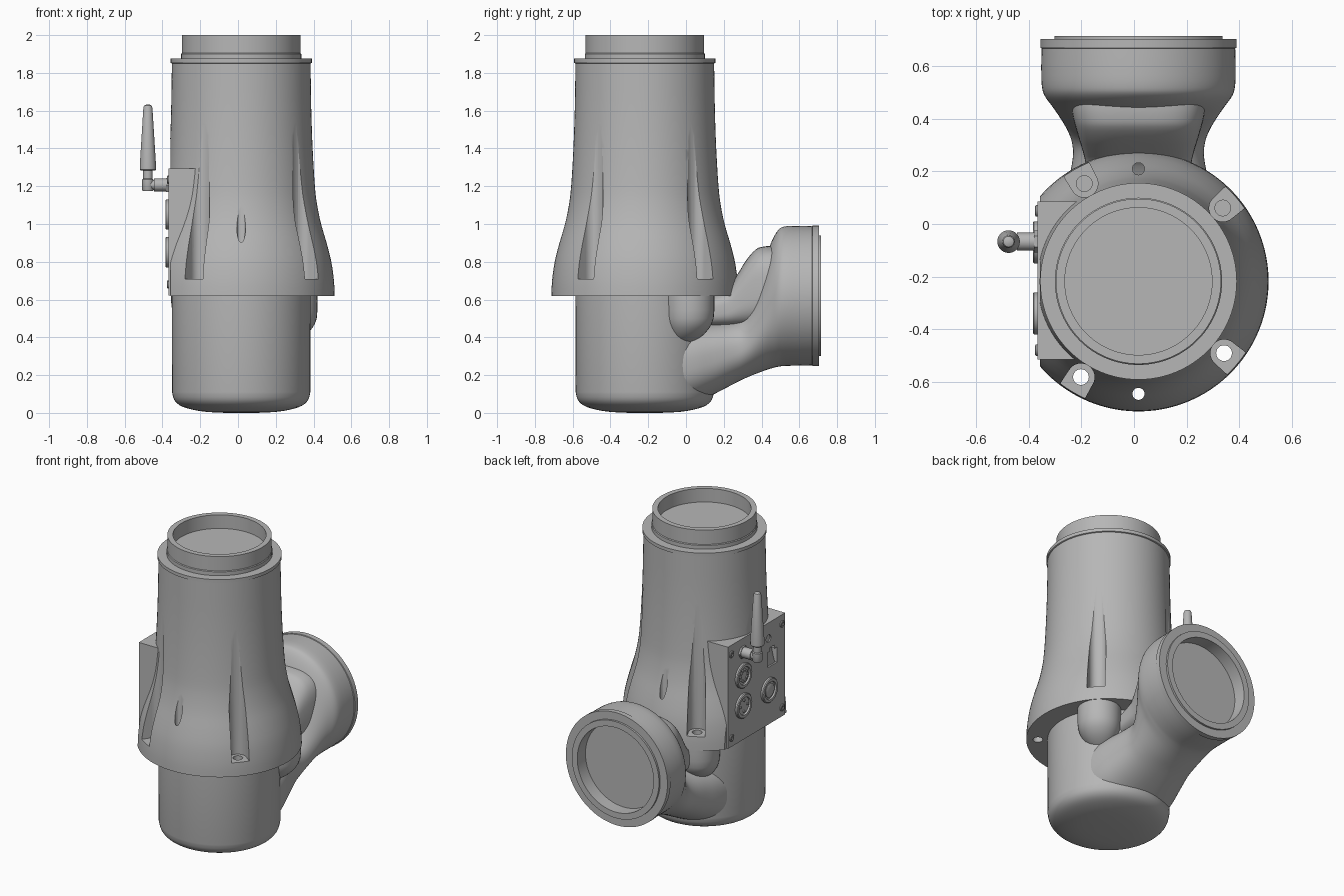
import bpy, bmesh, math
from mathutils import Vector

cube = bpy.data.objects.get("Cube")
if cube:
    bpy.data.objects.remove(cube, do_unlink=True)

CX, CY = 0.017, -0.218          # vertical axis of the main body
GREY = (0.47, 0.47, 0.47, 1)
mat = bpy.data.materials.new("plain grey")
mat.use_nodes = True
mat.diffuse_color = GREY
bsdf = mat.node_tree.nodes["Principled BSDF"]
bsdf.inputs["Base Color"].default_value = GREY
bsdf.inputs["Roughness"].default_value = 0.6


# ---------- helpers ----------
def finish(name, bm):
    bmesh.ops.recalc_face_normals(bm, faces=bm.faces[:])
    me = bpy.data.meshes.new(name)
    bm.to_mesh(me)
    bm.free()
    me.materials.append(mat)
    ob = bpy.data.objects.new(name, me)
    bpy.context.collection.objects.link(ob)
    return ob


def ring(c, ra, rb, axis="z", n=64, power=2.0):
    """Ellipse or superellipse around a point, square to an axis."""
    pts = []
    for i in range(n):
        t = 2 * math.pi * i / n
        co, si = math.cos(t), math.sin(t)
        a = ra * math.copysign(abs(co) ** (2 / power), co)
        b = rb * math.copysign(abs(si) ** (2 / power), si)
        off = {"z": (a, b, 0), "y": (a, 0, b), "x": (0, a, b)}[axis]
        pts.append(Vector(c) + Vector(off))
    return pts


def loft(name, rings):
    bm = bmesh.new()
    loops = [[bm.verts.new(p) for p in r] for r in rings]
    n = len(loops[0])
    for a, b in zip(loops, loops[1:]):
        for i in range(n):
            j = (i + 1) % n
            bm.faces.new((a[i], a[j], b[j], b[i]))
    bm.faces.new(loops[0])
    bm.faces.new(loops[-1])
    return finish(name, bm)


def turned(name, x, y, z, profile, axis="z", n=64):
    """Solid of revolution from (distance along axis, radius) pairs."""
    d = Vector({"z": (0, 0, 1), "y": (0, 1, 0), "x": (1, 0, 0)}[axis])
    return loft(name, [ring(Vector((x, y, z)) + d * h, r, r, axis, n) for h, r in profile])


def block(name, lo, hi):
    bm = bmesh.new()
    bmesh.ops.create_cube(bm, size=1)
    for v in bm.verts:
        v.co = [(l + h) / 2 + c * (h - l) for l, h, c in zip(lo, hi, v.co)]
    return finish(name, bm)


def curve_through(rows, steps=4):
    """Catmull-Rom interpolation of rows of numbers."""
    out = []
    for i in range(len(rows) - 1):
        p0, p1, p2, p3 = rows[max(i - 1, 0)], rows[i], rows[i + 1], rows[min(i + 2, len(rows) - 1)]
        for s in range(steps):
            t = s / steps
            out.append(tuple(0.5 * (2 * b + (c - a) * t + (2 * a - 5 * b + 4 * c - d) * t * t
                             + (3 * b - a - 3 * c + d) * t ** 3)
                             for a, b, c, d in zip(p0, p1, p2, p3)))
    return out + [rows[-1]]


def cut(ob, cutter):
    m = ob.modifiers.new("cut", "BOOLEAN")
    m.operation, m.solver, m.object = "DIFFERENCE", "EXACT", cutter
    bpy.context.view_layer.objects.active = ob
    bpy.ops.object.modifier_apply(modifier=m.name)
    bpy.data.objects.remove(cutter, do_unlink=True)


def polar(r, deg):
    a = math.radians(deg)
    return CX + r * math.cos(a), CY + r * math.sin(a)


# ---------- lower cylinder with a softly rounded base ----------
turned("lower_body", CX, CY, 0,
       curve_through([(0.0, 0.08), (0.006, 0.19), (0.02, 0.27), (0.04, 0.325), (0.07, 0.355),
                      (0.11, 0.366)], 3) + [(0.63, 0.367)], n=96)

# ---------- upper housing: flared skirt, rim and recessed neck ----------
skirt = curve_through([(0.62, 0.495), (0.7, 0.491), (0.8, 0.477), (0.9, 0.452), (1.0, 0.423),
                       (1.1, 0.402), (1.2, 0.390), (1.4, 0.378), (1.6, 0.371), (1.78, 0.368)], 3)
neck = [(1.85, 0.367), (1.853, 0.374), (1.875, 0.374), (1.875, 0.318), (1.9, 0.318),
        (1.905, 0.314), (2.0, 0.314), (2.0, 0.28), (1.91, 0.28)]
housing = turned("upper_housing", CX, CY, 0, skirt + neck, n=96)

# flat side for the control box
cut(housing, block("side_cutter", (-1, -1, 0.5), (-0.357, 1, 1.45)))

# screw pockets, open outwards, with a screw hole in each floor
for deg in (-40, -121, 41, 119):
    a = math.radians(deg)
    out, side = Vector((math.cos(a), math.sin(a), 0)), Vector((-math.sin(a), math.cos(a), 0))
    outline = []
    for i in range(17):
        t = math.pi * (0.5 + i / 16)
        outline.append(out * (0.425 + 0.052 * math.cos(t)) + side * 0.052 * math.sin(t))
    outline += [out * 0.6 - side * 0.06, out * 0.6 + side * 0.06]
    base = Vector((CX, CY, 0))
    cut(housing, loft("pocket_cutter", [[base + p + Vector((0, 0, z)) for p in outline]
                                        for z in (0.71, 1.6)]))
    x, y = polar(0.425, deg)
    cut(housing, turned("hole_cutter", x, y, 0, [(0.5, 0.03), (0.8, 0.03)], n=24))

# small vertical holes at the front and the back of the skirt
for deg in (-90, 90):
    x, y = polar(0.428, deg)
    cut(housing, turned("hole_cutter", x, y, 0, [(0.5, 0.023), (1.4, 0.023)], n=24))

# ---------- bosses under the rear screw pockets ----------
for name, deg in (("boss_left", 41), ("boss_right", 119)):
    rings = []
    for z, r, d in curve_through([(0.365, 0.02, 0.31), (0.385, 0.06, 0.32), (0.43, 0.1, 0.345),
                                  (0.5, 0.128, 0.36), (0.63, 0.132, 0.36)], 3):
        x, y = polar(d, deg)
        rings.append(ring((x, y, z), r, r, n=32))
    loft(name, rings)

# ---------- rear outlet: y, bottom z, top z, half width ----------
sections = curve_through([
    (-0.25, 0.0, 0.48, 0.30), (-0.15, 0.002, 0.48, 0.31), (-0.05, 0.015, 0.48, 0.31),
    (0.05, 0.05, 0.48, 0.295), (0.15, 0.10, 0.485, 0.27), (0.25, 0.152, 0.50, 0.25),
    (0.31, 0.182, 0.53, 0.253), (0.36, 0.203, 0.63, 0.272), (0.41, 0.222, 0.78, 0.302),
    (0.45, 0.235, 0.90, 0.33), (0.49, 0.245, 0.97, 0.358), (0.53, 0.249, 0.988, 0.368),
    (0.6, 0.25, 0.99, 0.37)])
rings = []
for y, lo, hi, w in sections:
    k = min(max((y - 0.15) / 0.35, 0), 1)
    rings.append(ring((CX, y, (lo + hi) / 2), w, (hi - lo) / 2, "y", 80, 2.5 - 0.5 * k))
for y, r in ((0.668, 0.368), (0.67, 0.373), (0.703, 0.373), (0.703, 0.32), (0.716, 0.32),
             (0.716, 0.28), (0.63, 0.28)):
    rings.append(ring((CX, y, 0.62), r, r, "y", 80))
loft("rear_outlet", rings)

# raised saddle joining the outlet to the skirt
loft("outlet_saddle", [ring((CX, y, (0.45 + hi) / 2), w, (hi - 0.45) / 2, "y", 64, 3.2)
                       for y, hi, w in curve_through([
                           (0.1, 0.61, 0.19), (0.22, 0.66, 0.20), (0.27, 0.73, 0.21),
                           (0.32, 0.81, 0.225), (0.37, 0.866, 0.24), (0.41, 0.88, 0.25),
                           (0.45, 0.884, 0.255), (0.5, 0.884, 0.255)], 3)])

# ---------- control box on the right side ----------
FACE = -0.368
box = block("control_box", (FACE, -0.515, 0.621), (-0.1, 0.085, 1.295))
cut(box, block("socket_cutter", (-0.5, -0.43, 1.0), (FACE + 0.04, -0.33, 1.1)))
cut(box, block("notch_cutter", (-0.5, -0.405, 1.05), (FACE + 0.04, -0.355, 1.125)))
cut(box, turned("button_cutter", -0.5, -0.34, 1.19, [(0, 0.025), (0.14, 0.025)], "x", 24))
for y in (-0.48, 0.05):
    for z in (0.68, 1.235):
        turned("box_screw", FACE, y, z, [(0.01, 0.022), (-0.005, 0.022), (-0.008, 0.018),
                                         (-0.008, 0.01), (-0.002, 0.01)], "x", 20)

# round connectors with pins
for y, z, pins in ((-0.07, 1.05, 10), (-0.07, 0.85, 4), (-0.34, 0.85, 0)):
    turned("round_connector", FACE, y, z, [(0.01, 0.08), (-0.012, 0.08), (-0.017, 0.075),
                                           (-0.017, 0.058), (-0.006, 0.056)], "x", 40)
    for i in range(pins):
        t = 2 * math.pi * i / pins
        turned("connector_pin", FACE, y + 0.036 * math.cos(t), z + 0.036 * math.sin(t),
               [(0, 0.008), (-0.014, 0.008)], "x", 10)
    if not pins:
        turned("connector_cap", FACE, y, z, [(0, 0.045), (-0.012, 0.045), (-0.015, 0.04)], "x", 32)

# ---------- antenna ----------
AX, AY, AZ = -0.477, -0.067, 1.207
turned("antenna_nut", FACE, AY, AZ, [(0.01, 0.042), (-0.012, 0.042)], "x", 6)
turned("antenna_plug", 0, AY, AZ, [(-0.36, 0.034), (-0.445, 0.034), (-0.445, 0.026), (AX, 0.026)], "x", 24)
turned("antenna_elbow", AX, AY, 0, [(1.175, 0.027), (1.18, 0.03), (1.235, 0.03), (1.24, 0.025), (1.29, 0.025)], n=24)
turned("antenna_rod", AX, AY, 0, [(1.283, 0.038), (1.288, 0.043), (1.31, 0.043), (1.615, 0.024),
                                  (1.627, 0.02), (1.632, 0.01)], n=32)

# smooth shading with crisp edges
bpy.ops.object.select_all(action="DESELECT")
for ob in bpy.context.collection.objects:
    if ob.type == "MESH" and mat.name in ob.data.materials:
        ob.select_set(True)
        bpy.context.view_layer.objects.active = ob
bpy.ops.object.shade_smooth_by_angle(angle=math.radians(32))
